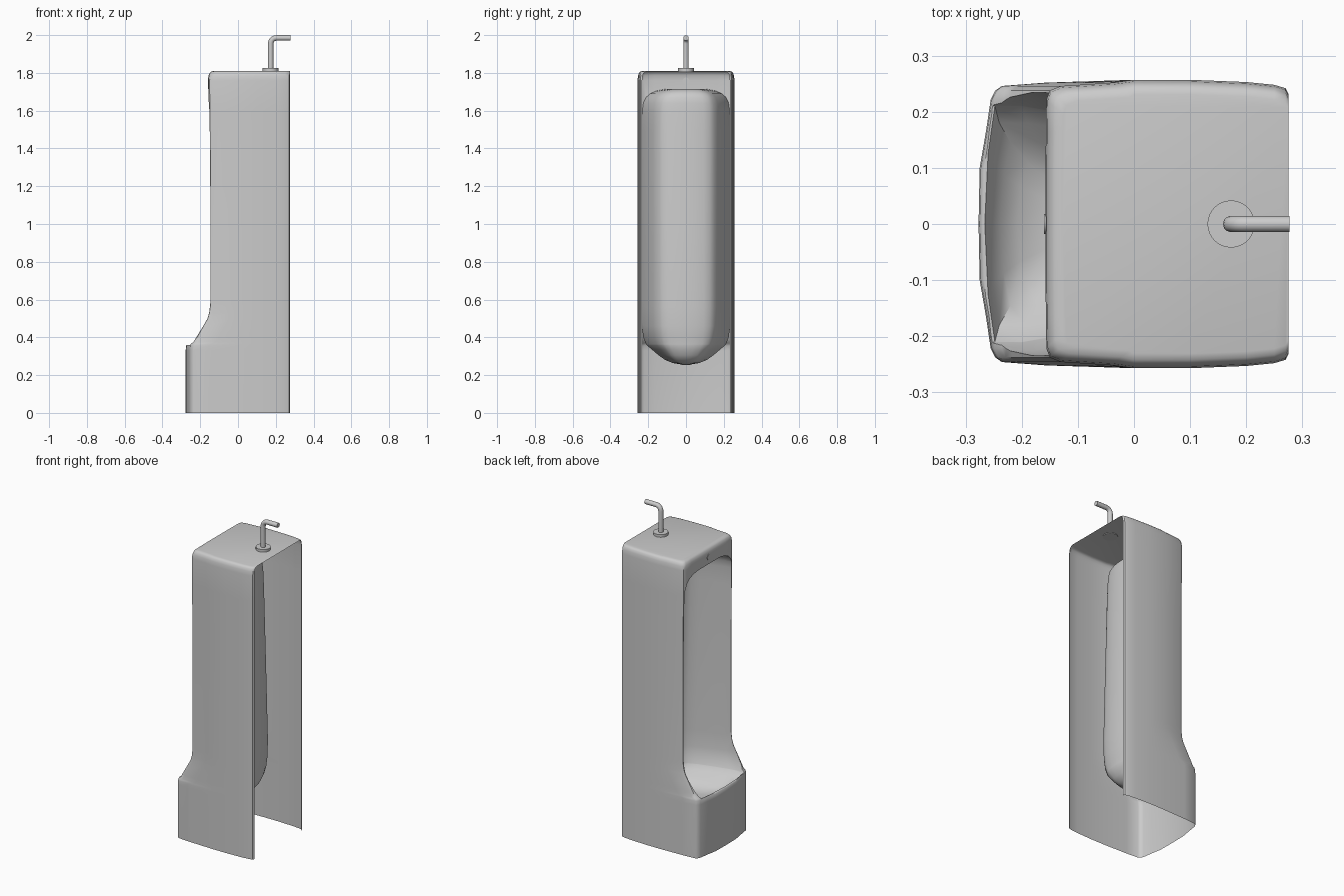
import bpy, bmesh, math

if "Cube" in bpy.data.objects:
    bpy.data.objects.remove(bpy.data.objects["Cube"])


def loft(name, rings):
    """Closed solid through equal-length rings of points."""
    bm = bmesh.new()
    vs = [[bm.verts.new(p) for p in r] for r in rings]
    n = len(vs[0])
    for a, b in zip(vs, vs[1:]):
        for i in range(n):
            j = (i + 1) % n
            bm.faces.new((a[i], a[j], b[j], b[i]))
    bm.faces.new(vs[0])
    bm.faces.new(vs[-1])
    bmesh.ops.recalc_face_normals(bm, faces=bm.faces)
    me = bpy.data.meshes.new(name)
    bm.to_mesh(me)
    bm.free()
    ob = bpy.data.objects.new(name, me)
    bpy.context.collection.objects.link(ob)
    return ob


def mirror_ring(half, z):
    """Half outline, +y side, mirrored to -y."""
    other = [(x, -y) for x, y in reversed(half) if y > 1e-6]
    return [(x, y, z) for x, y in half + other]


def smooth(ob, deg):
    bpy.ops.object.select_all(action='DESELECT')
    ob.select_set(True)
    bpy.context.view_layer.objects.active = ob
    bpy.ops.object.shade_smooth_by_angle(angle=math.radians(deg))


# Outer body: z, front x, front bow, side inset
def body_ring(z, xf, bow, ins):
    half = [(0.275, 0.232), (0.27, 0.242), (0.25, 0.248), (0.2, 0.253), (0.1, 0.257),
            (0.0, 0.257), (xf + 0.12, 0.252), (xf + bow * .6 + 0.027, 0.246),
            (xf + bow + 0.006, 0.238), (xf + bow * .9, 0.222), (xf + bow * 0.55, 0.165),
            (xf + bow * 0.08, 0.1), (xf, 0.0)]
    return mirror_ring([(x, y - ins if y > 0.2 else y) for x, y in half], z)


body_rows = [(0, -.277, .024, 0), (.33, -.277, .024, 0), (.355, -.275, .024, 0),
             (.366, -.262, .015, 0), (.375, -.238, .003, 0), (.4, -.224, .002, 0),
             (.45, -.196, .002, 0), (.5, -.168, .002, 0), (.53, -.159, .002, 0),
             (.58, -.153, .002, 0), (1.2, -.153, .002, 0), (1.6, -.157, .002, 0),
             (1.76, -.158, .002, 0), (1.785, -.156, .002, .003),
             (1.80, -.15, .002, .008), (1.807, -.142, .002, .015),
             (1.81, -.128, .002, .026)]
body = loft("urinal_body", [body_ring(*r) for r in body_rows])


# Recess: z, back x, side-end x, front x, half width
def recess_ring(z, xb, xe, xf, w):
    prof = [(0, 0), (.01, .2), (.03, .4), (.07, .54), (.14, .64), (.3, .74),
            (.6, .87), (.85, .96), (1, 1)]
    half = [(xb + (xe - xb) * t, k * w) for t, k in prof]
    half += [(xf, w), (xf - .012, .6 * w), (xf - .018, 0)]
    return mirror_ring(half, z)


recess_rows = [(.257, .02, -.05, -.08, .03), (.264, .055, -.09, -.14, .07),
               (.28, .085, -.14, -.19, .11), (.305, .105, -.17, -.22, .145),
               (.335, .118, -.19, -.24, .18), (.36, .125, -.2, -.248, .21),
               (.362, .125, -.2, -.4, .211), (.4, .131, -.18, -.4, .226),
               (.46, .135, -.165, -.4, .234), (.56, .137, -.155, -.4, .235),
               (1.0, .124, -.155, -.4, .235), (1.5, .108, -.155, -.4, .235),
               (1.6, .104, -.155, -.4, .232), (1.64, .102, -.155, -.4, .226),
               (1.67, .098, -.155, -.4, .212), (1.69, .088, -.155, -.4, .19),
               (1.705, .07, -.155, -.4, .155), (1.714, .045, -.155, -.4, .11)]
cutter = loft("recess_cutter", [recess_ring(*r) for r in recess_rows])
cutter.hide_render = True

mod = body.modifiers.new("recess", 'BOOLEAN')
mod.operation = 'DIFFERENCE'
mod.solver = 'EXACT'
mod.object = cutter
bpy.context.view_layer.objects.active = body
bpy.ops.object.modifier_apply(modifier=mod.name)
bpy.data.objects.remove(cutter)

# Open the back and the bottom so the body is a shell
bm = bmesh.new()
bm.from_mesh(body.data)
gone = [f for f in bm.faces if all(v.co.x > .2745 for v in f.verts)
        or all(v.co.z < .001 for v in f.verts)]
bmesh.ops.delete(bm, geom=gone, context='FACES')
bm.to_mesh(body.data)
bm.free()
smooth(body, 45)


# Round fittings
def disc(name, r, depth, loc, rot=(0, 0, 0)):
    bpy.ops.mesh.primitive_cylinder_add(vertices=32, radius=r, depth=depth,
                                        location=loc, rotation=rot)
    ob = bpy.context.object
    ob.name = name
    smooth(ob, 40)


disc("pipe_flange", .042, .02, (.173, 0, 1.816))
disc("front_cap", .018, .006, (-.157, 0, 1.757), (0, math.pi / 2, 0))
disc("drain", .025, .006, (-.03, 0, .257))

# Flush pipe with a bent elbow
pts = [(.173, 1.81), (.173, 1.955)]
pts += [(.203 - .03 * math.cos(a), 1.955 + .03 * math.sin(a))
        for a in [i * math.pi / 12 for i in range(1, 7)]]
pts.append((.277, 1.985))
cu = bpy.data.curves.new("flush_pipe", 'CURVE')
cu.dimensions = '3D'
cu.bevel_depth = .0145
cu.bevel_resolution = 4
cu.use_fill_caps = True
sp = cu.splines.new('POLY')
sp.points.add(len(pts) - 1)
for p, (x, z) in zip(sp.points, pts):
    p.co = (x, 0, z, 1)
sp.use_smooth = True
pipe = bpy.data.objects.new("flush_pipe", cu)
bpy.context.collection.objects.link(pipe)
